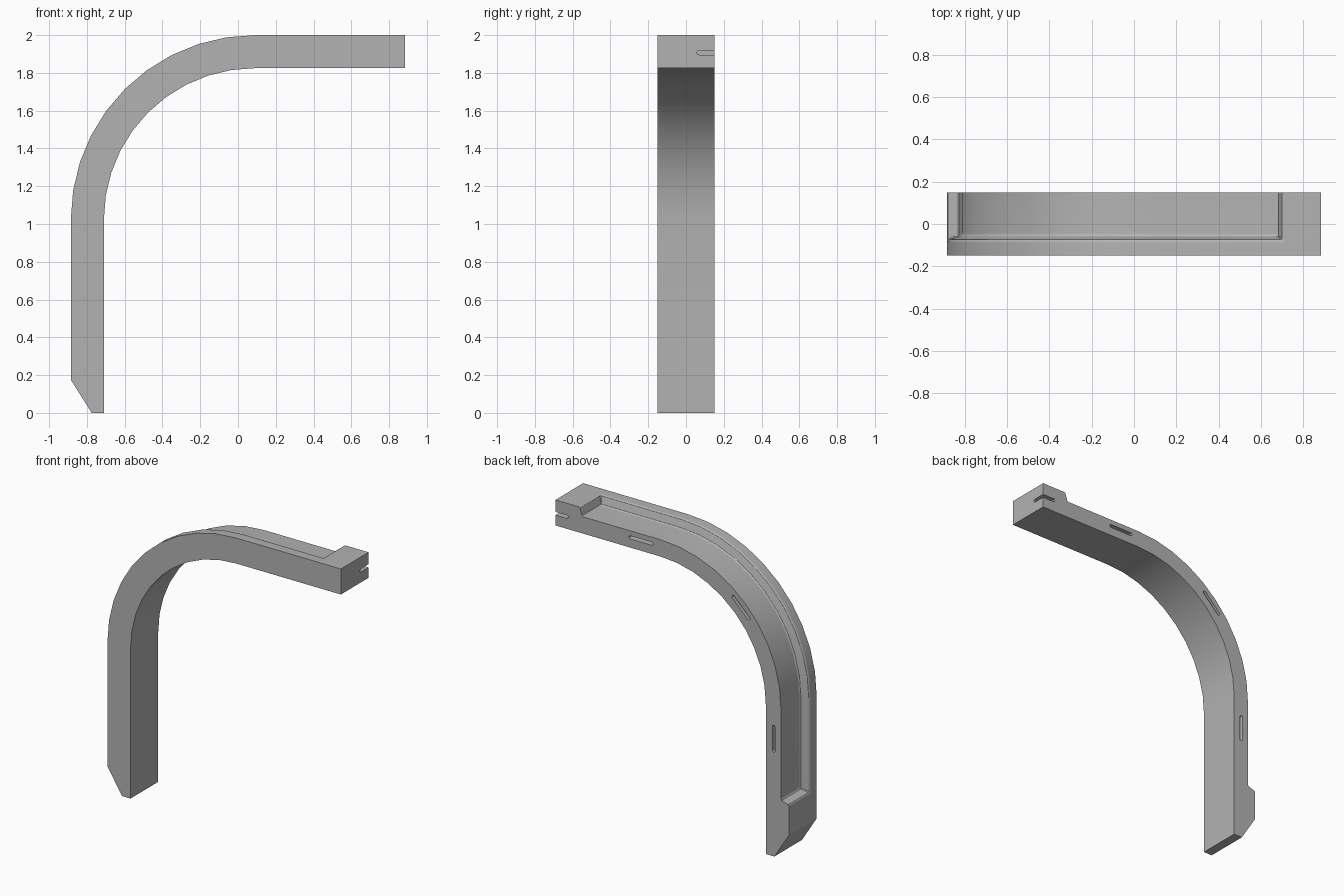
import bpy
import bmesh
import math
from mathutils import Matrix, Vector

if "Cube" in bpy.data.objects:
    bpy.data.objects.remove(bpy.data.objects["Cube"], do_unlink=True)

# Main dimensions
HALF_L, HALF_W, HEIGHT, THICK = 0.885, 0.15, 2.0, 0.175
RADIUS = 0.975
CX, CZ = RADIUS - HALF_L, HEIGHT - RADIUS     # centre of the bend
RECESS_DEPTH, FILLET, STEPS = 0.06, 0.042, 8
LIP_Y, LOW_Z, HIGH_X = -0.087, 0.37, 0.712    # rims of the recess
SLOT_INSET = 0.065                            # slot line, from the inner face

gray = bpy.data.materials.new("plain_gray")
gray.use_nodes = True
gray.diffuse_color = (0.45, 0.45, 0.45, 1)
gray.node_tree.nodes["Principled BSDF"].inputs["Base Color"].default_value = (0.45, 0.45, 0.45, 1)


def make_object(name, bm):
    bmesh.ops.recalc_face_normals(bm, faces=bm.faces[:])
    mesh = bpy.data.meshes.new(name)
    bm.to_mesh(mesh)
    bm.free()
    mesh.materials.append(gray)
    obj = bpy.data.objects.new(name, mesh)
    bpy.context.collection.objects.link(obj)
    return obj


def recess(distance):
    """Depth of the recess: a rounded rim flowing into a rounded cove."""
    t = min(max(distance / FILLET, 0), 1)
    if t < 0.5:
        return RECESS_DEPTH * (0.5 - math.sqrt(0.25 - t * t))
    return RECESS_DEPTH * (0.5 + math.sqrt(max(0, 0.25 - (1 - t) ** 2)))


offsets = [FILLET * (1 - math.cos(math.pi * k / STEPS)) / 2 for k in range(STEPS + 1)]
# Ease the spacing around the steep middle of the curve
offsets = [FILLET / 2 * (1 - math.cos(math.pi * k / STEPS)) if k <= STEPS / 2
           else FILLET - FILLET / 2 * (1 + math.cos(math.pi * k / STEPS)) for k in range(STEPS + 1)]

# Stations along the bar: outer point, inner point, distance inside the recess
stations = [((-HALF_L + 0.11, 0), (-HALF_L + THICK, 0), 0)]
for z, d in [(THICK, 0)] + [(LOW_Z + o, o) for o in offsets]:
    stations.append(((-HALF_L, z), (-HALF_L + THICK, z), d))
for k in range(11):
    a = math.pi - k * math.pi / 20
    c, s = math.cos(a), math.sin(a)
    r = RADIUS - THICK
    stations.append(((CX + RADIUS * c, CZ + RADIUS * s), (CX + r * c, CZ + r * s), 1))
for x, d in [(HIGH_X - o, o) for o in reversed(offsets)] + [(HALF_L, 0)]:
    stations.append(((x, HEIGHT), (x, HEIGHT - THICK), d))

# Curved bar with the recess let into its outer side, open at the back
bm = bmesh.new()
columns = [-HALF_W] + [LIP_Y + o for o in offsets] + [HALF_W]
rings = []
for outer, inner, inside in stations:
    o, i = Vector((outer[0], 0, outer[1])), Vector((inner[0], 0, inner[1]))
    inward = (i - o).normalized()
    ring = []
    for y in columns:
        p = o + inward * recess(min(inside, y - LIP_Y))
        ring.append(bm.verts.new((p.x, y, p.z)))
    for y in (HALF_W, -HALF_W):
        ring.append(bm.verts.new((i.x, y, i.z)))
    rings.append(ring)
for a, b in zip(rings, rings[1:]):
    for k in range(len(a)):
        n = (k + 1) % len(a)
        bm.faces.new((a[k], a[n], b[n], b[k]))
bm.faces.new(rings[0])
bm.faces.new(rings[-1])
bar = make_object("curved_bar", bm)


def slot_cutter(name, length, depth, height, matrix):
    """Flat tongue shape with rounded ends, long in x and deep in y."""
    bm = bmesh.new()
    r = height / 2
    loop = []
    for side in (1, -1):
        for k in range(7):
            a = side * math.pi / 2 - math.pi / 6 * k
            loop.append(((length / 2 - r) * side + r * math.cos(a), r * math.sin(a)))
    front = [bm.verts.new((x, -depth, z)) for x, z in loop]
    back = [bm.verts.new((x, depth, z)) for x, z in loop]
    bm.faces.new(front)
    bm.faces.new(back)
    for k in range(len(loop)):
        n = (k + 1) % len(loop)
        bm.faces.new((front[k], front[n], back[n], back[k]))
    bm.transform(matrix)
    obj = make_object(name, bm)
    obj.hide_render = True
    return obj


# Slots along the back face, and one wrapping round the end corner
mid = RADIUS - THICK + SLOT_INSET
diag = mid * math.sqrt(0.5)
places = [(0.235, HEIGHT - THICK + SLOT_INSET + 0.005, 0),
          (CX - diag, CZ + diag, 45),
          (-HALF_L + THICK - SLOT_INSET + 0.005, 0.805, 90)]
cutters = []
for n, (x, z, angle) in enumerate(places):
    place = Matrix.Translation((x, HALF_W, z)) @ Matrix.Rotation(math.radians(-angle), 4, "Y")
    cutters.append(slot_cutter("slot_cutter_%d" % n, 0.185, 0.09, 0.022, place))
turn = Matrix.Translation((HALF_L, HALF_W, 1.907)) @ Matrix.Rotation(math.pi / 2, 4, "Z")
cutters.append(slot_cutter("end_slot_cutter", 0.185, 0.095, 0.022, turn))

bpy.context.view_layer.objects.active = bar
bar.select_set(True)
for cutter in cutters:
    mod = bar.modifiers.new("slot", "BOOLEAN")
    mod.operation = "DIFFERENCE"
    mod.solver = "EXACT"
    mod.object = cutter
    bpy.ops.object.modifier_apply(modifier=mod.name)
    bpy.data.objects.remove(cutter, do_unlink=True)

bpy.ops.object.shade_smooth_by_angle(angle=math.radians(28))
